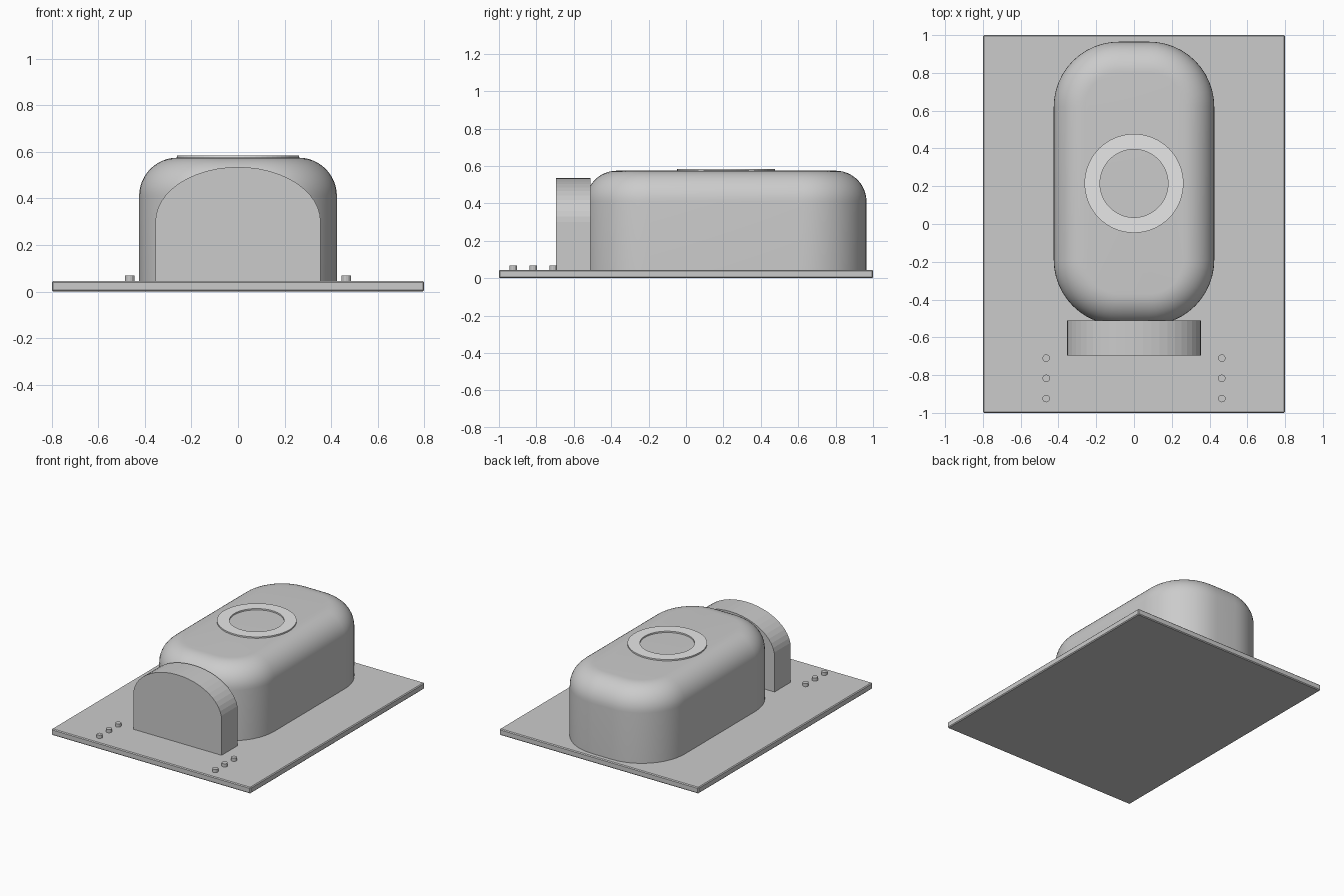
import bpy, bmesh
from math import sin, cos, pi, radians

old = bpy.data.objects.get("Cube")
if old:
    bpy.data.objects.remove(old)


def material(name, value):
    mat = bpy.data.materials.new(name)
    mat.use_nodes = True
    colour = (value, value, value, 1)
    mat.diffuse_color = colour
    mat.node_tree.nodes["Principled BSDF"].inputs["Base Color"].default_value = colour
    return mat


GREY = material("mid grey", 0.6)
LIGHT = material("light grey", 0.8)
BASE_TOP = 0.045


def finish(name, bm, mat, smooth=None):
    bmesh.ops.recalc_face_normals(bm, faces=bm.faces[:])
    mesh = bpy.data.meshes.new(name)
    bm.to_mesh(mesh)
    bm.free()
    mesh.materials.append(mat)
    obj = bpy.data.objects.new(name, mesh)
    bpy.context.collection.objects.link(obj)
    if smooth:
        bpy.ops.object.select_all(action="DESELECT")
        obj.select_set(True)
        bpy.context.view_layer.objects.active = obj
        bpy.ops.object.shade_smooth_by_angle(angle=radians(smooth))
    return obj


def bridge(bm, loops, closed=False):
    """Join successive vertex loops with quads."""
    count = len(loops[0])
    pairs = list(zip(loops, loops[1:])) + ([(loops[-1], loops[0])] if closed else [])
    for a, b in pairs:
        for i in range(count):
            j = (i + 1) % count
            bm.faces.new((a[i], a[j], b[j], b[i]))


# Base plate with a fine chamfer
bm = bmesh.new()
bmesh.ops.create_cube(bm, size=1)
for v in bm.verts:
    v.co = (v.co.x * 1.6, v.co.y * 2, (v.co.z + 0.5) * BASE_TOP)
bmesh.ops.bevel(bm, geom=bm.edges[:], offset=0.006, segments=1, affect="EDGES")
finish("base_plate", bm, GREY)

# Main housing: rounded rectangle swept up and rolled over at the top
HALF_X, HALF_Y, CENTRE_Y, CORNER = 0.425, 0.75, 0.215, 0.345
ROLL, TOP, STEPS = 0.165, 0.575, 12
bm = bmesh.new()


def outline(inset, z):
    r = CORNER - inset
    ring = []
    for q, (sx, sy) in enumerate(((1, 1), (-1, 1), (-1, -1), (1, -1))):
        for k in range(STEPS + 1):
            a = (q + k / STEPS) * pi / 2
            ring.append(bm.verts.new((sx * (HALF_X - CORNER) + r * cos(a),
                                      CENTRE_Y + sy * (HALF_Y - CORNER) + r * sin(a), z)))
    return ring


loops = [outline(0, BASE_TOP)]
for k in range(STEPS + 1):
    a = k / STEPS * pi / 2
    loops.append(outline(ROLL * (1 - cos(a)), TOP - ROLL + ROLL * sin(a)))
bridge(bm, loops)
bm.faces.new(loops[0])
bm.faces.new(loops[-1])
finish("housing", bm, GREY, 40)

# Flat ring on the roof
bm = bmesh.new()
loops = []
for r, z in ((0.262, TOP - 0.005), (0.262, 0.585), (0.18, 0.585), (0.18, TOP - 0.005)):
    loops.append([bm.verts.new((r * cos(a * pi / 32), CENTRE_Y + r * sin(a * pi / 32), z))
                  for a in range(64)])
bridge(bm, loops, closed=True)
finish("roof_ring", bm, LIGHT)

# Arched front block, faceted
ARCH_SEGMENTS, SPRING = 24, 0.3
profile = [(0.355, BASE_TOP)]
for k in range(ARCH_SEGMENTS + 1):
    a = k / ARCH_SEGMENTS * pi
    profile.append((0.355 * cos(a), SPRING + 0.235 * sin(a)))
profile.append((-0.355, BASE_TOP))
bm = bmesh.new()
loops = [[bm.verts.new((x, y, z)) for x, z in profile] for y in (-0.695, -0.51)]
bridge(bm, loops)
for loop in loops:
    bm.faces.new(loop)
finish("front_arch", bm, GREY)

# Two rows of small studs
for side, x in (("left", 0.465), ("right", -0.465)):
    for i in range(3):
        bm = bmesh.new()
        bmesh.ops.create_cone(bm, cap_ends=True, segments=12, radius1=0.02, radius2=0.02, depth=0.03)
        bmesh.ops.translate(bm, verts=bm.verts[:], vec=(x, -0.71 - 0.107 * i, 0.053))
        finish(f"{side}_stud_{i + 1}", bm, GREY)
